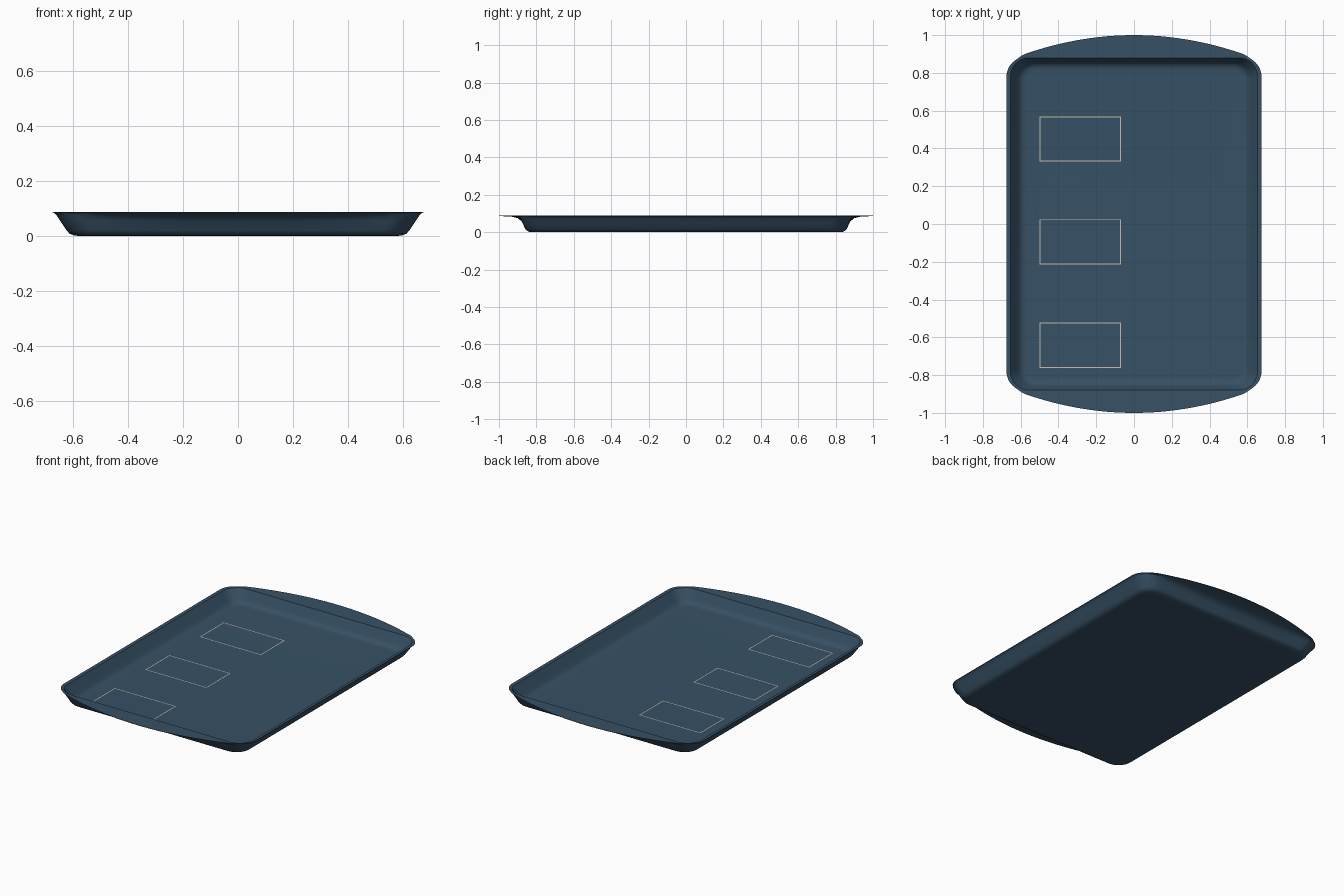
import bpy, bmesh, math

if "Cube" in bpy.data.objects:
    bpy.data.objects.remove(bpy.data.objects["Cube"], do_unlink=True)


def material(name, rgb):
    m = bpy.data.materials.new(name)
    m.use_nodes = True
    m.diffuse_color = (*rgb, 1)
    m.node_tree.nodes["Principled BSDF"].inputs["Base Color"].default_value = (*rgb, 1)
    return m


def add_object(name, bm, mat):
    mesh = bpy.data.meshes.new(name)
    bm.to_mesh(mesh)
    bm.free()
    mesh.materials.append(mat)
    ob = bpy.data.objects.new(name, mesh)
    bpy.context.collection.objects.link(ob)
    return ob


STEEL = material("slate blue", (0.038, 0.082, 0.130))
BEIGE = material("pale beige", (0.60, 0.52, 0.42))


def ring(hx, hy, r, z, bulge=0.0, arc=10, end=24):
    """Rounded rectangle whose two short ends bow outward by bulge."""
    quarter = [(hx - r + r * math.cos(a), hy - r + r * math.sin(a))
               for a in (math.pi / 2 * i / arc for i in range(arc + 1))]
    span = hx - r
    back = quarter + [(span - 2 * span * i / end, hy) for i in range(1, end)]
    back += [(-x, y) for x, y in reversed(quarter)]
    back = [(x, y + bulge * max(0, 1 - (x / 0.62) ** 2)) for x, y in back]
    return [(x, y, z) for x, y in back] + [(-x, -y, z) for x, y in back]


# Tray: inside floor, up the wall, across the flange, then down the outside
SECTIONS = [
    (0.565, 0.810, 0.055, 0.005),
    (0.580, 0.825, 0.060, 0.006),
    (0.597, 0.841, 0.075, 0.011),
    (0.609, 0.852, 0.085, 0.022),
    (0.622, 0.860, 0.092, 0.040),
    (0.654, 0.880, 0.100, 0.086),
    (0.675, 0.885, 0.105, 0.088, 0.115),
    (0.675, 0.885, 0.105, 0.086, 0.115),
    (0.668, 0.882, 0.105, 0.083, 0.050),
    (0.660, 0.880, 0.102, 0.074, 0.018),
    (0.648, 0.874, 0.100, 0.056, 0.003),
    (0.624, 0.861, 0.094, 0.020),
    (0.613, 0.852, 0.088, 0.008),
    (0.597, 0.838, 0.075, 0.002),
    (0.580, 0.822, 0.060, 0.0),
    (0.565, 0.808, 0.055, 0.0),
]
bm = bmesh.new()
loops = [[bm.verts.new(p) for p in ring(*s)] for s in SECTIONS]
n = len(loops[0])
for a, b in zip(loops, loops[1:]):
    for i in range(n):
        j = (i + 1) % n
        bm.faces.new((a[i], b[i], b[j], a[j]))
bm.faces.new(loops[0])
bm.faces.new(loops[-1][::-1])
bmesh.ops.recalc_face_normals(bm, faces=bm.faces)
tray = add_object("baking_tray", bm, STEEL)
bpy.ops.object.select_all(action='DESELECT')
tray.select_set(True)
bpy.context.view_layer.objects.active = tray
bpy.ops.object.shade_smooth_by_angle(angle=math.radians(32))

# Thin rectangular outlines on the floor
HX, HY, W = 0.215, 0.12, 0.005
for k, cy in enumerate((0.45, -0.095, -0.642)):
    bm = bmesh.new()
    corners = ((-1, -1), (1, -1), (1, 1), (-1, 1))
    outer = [bm.verts.new((-0.285 + sx * HX, cy + sy * HY, 0.0065)) for sx, sy in corners]
    inner = [bm.verts.new((-0.285 + sx * (HX - W), cy + sy * (HY - W), 0.0065))
             for sx, sy in corners]
    for i in range(4):
        j = (i + 1) % 4
        bm.faces.new((outer[i], outer[j], inner[j], inner[i]))
    add_object(f"floor_outline_{k + 1}", bm, BEIGE)
